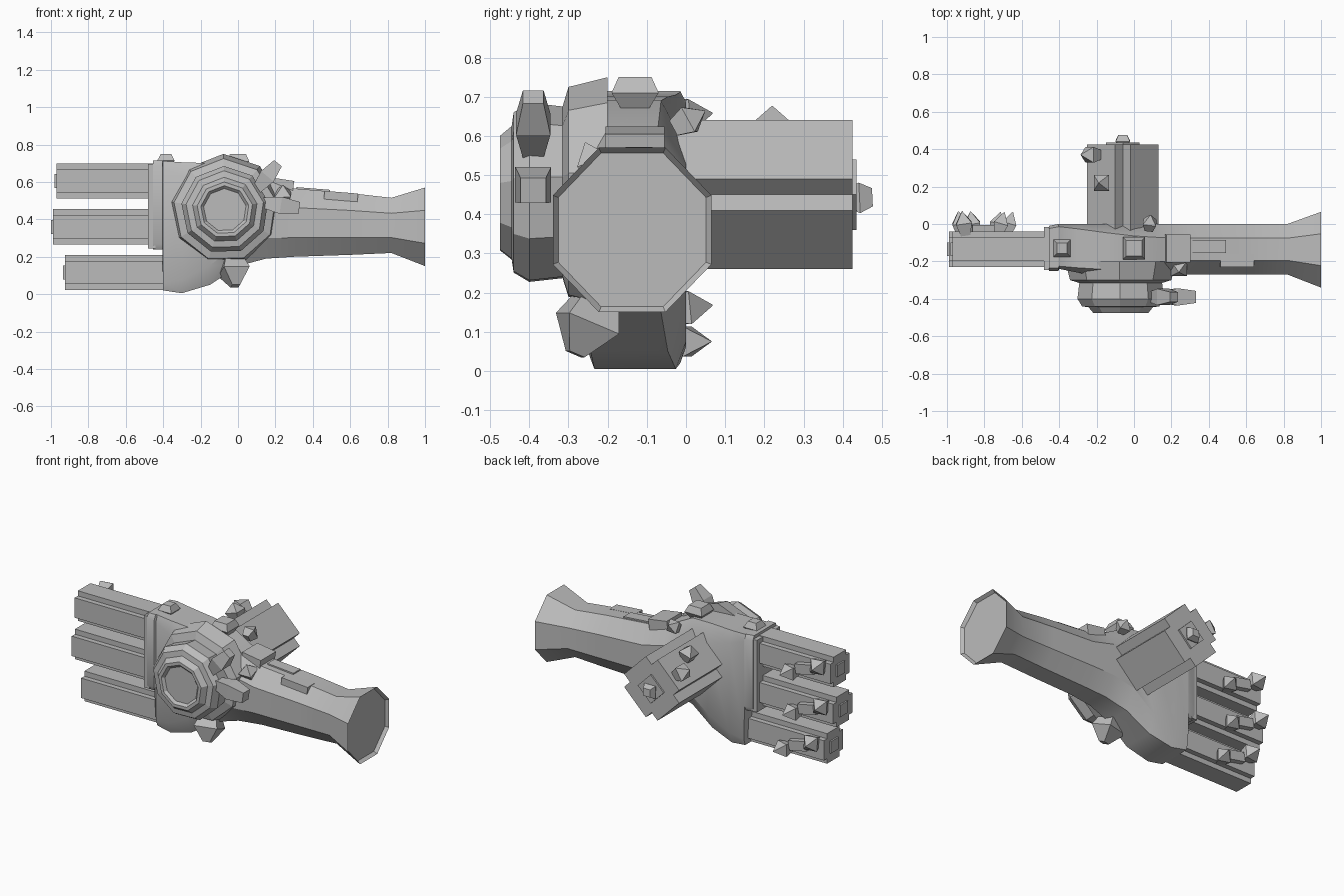
import bpy, bmesh, math
from mathutils import Vector, Matrix

cube = bpy.data.objects.get("Cube")
if cube:
    bpy.data.objects.remove(cube, do_unlink=True)

stone = bpy.data.materials.new("grey stone")
stone.use_nodes = True
GREY = (0.5, 0.5, 0.5, 1)
stone.diffuse_color = GREY
stone.node_tree.nodes["Principled BSDF"].inputs["Base Color"].default_value = GREY


def finish(bm, name, smooth=0):
    bmesh.ops.recalc_face_normals(bm, faces=bm.faces[:])
    mesh = bpy.data.meshes.new(name)
    bm.to_mesh(mesh)
    bm.free()
    mesh.materials.append(stone)
    ob = bpy.data.objects.new(name, mesh)
    bpy.context.collection.objects.link(ob)
    if smooth:
        bpy.ops.object.select_all(action='DESELECT')
        ob.select_set(True)
        bpy.context.view_layer.objects.active = ob
        bpy.ops.object.shade_smooth_by_angle(angle=math.radians(smooth))
    return ob


def loft(rings):
    """Skin a list of equal-length point rings and cap both ends."""
    bm = bmesh.new()
    loops = [[bm.verts.new(p) for p in ring] for ring in rings]
    n = len(loops[0])
    for a, b in zip(loops, loops[1:]):
        for i in range(n):
            j = (i + 1) % n
            bm.faces.new((a[i], a[j], b[j], b[i]))
    bm.faces.new(loops[0])
    end = bm.faces.new(loops[-1])
    return bm, end


def section(x, y0, y1, z0, z1, cut):
    """Octagonal cross-section with cut corners."""
    cy, cz = (y1 - y0) * cut, (z1 - z0) * cut
    return [(x, y0 + cy, z0), (x, y1 - cy, z0), (x, y1, z0 + cz), (x, y1, z1 - cz),
            (x, y1 - cy, z1), (x, y0 + cy, z1), (x, y0, z1 - cz), (x, y0, z0 + cz)]


def box(name, centre, size, tilt=0):
    bm = bmesh.new()
    bmesh.ops.create_cube(bm, size=1, matrix=Matrix.Translation(centre)
                          @ Matrix.Rotation(tilt, 4, 'Y') @ Matrix.Diagonal((*size, 1)))
    return finish(bm, name)


def crystal(name, base, direction, length, radius, tip=0.0, sides=4):
    """Shard with a narrow root, a wide waist and a pointed or blunt tip."""
    profile = [(0, 0.6), (0.5, 1), (1, max(tip, 0.03))]
    rings = [[(radius * r * math.cos(math.tau * (i + 0.5) / sides),
               radius * r * math.sin(math.tau * (i + 0.5) / sides), length * h)
              for i in range(sides)] for h, r in profile]
    bm, _ = loft(rings)
    turn = Vector(direction).to_track_quat('Z', 'Y').to_matrix().to_4x4()
    bm.transform(Matrix.Translation(base) @ turn)
    return finish(bm, name)


def notched_bar(name, half, notch, length, matrix):
    """Square bar along local z with a square notch along every edge and an end cap."""
    k = half - notch
    pts = []
    for q in range(4):
        rot = Matrix.Rotation(q * math.pi / 2, 2)
        pts += [rot @ Vector(p) for p in ((half, -k), (half, k), (k, k))]
    bm, end = loft([[(p.x, p.y, z) for p in pts] for z in (0, length)])
    bmesh.ops.create_cube(bm, size=1, matrix=Matrix.Translation((0, 0, length))
                          @ Matrix.Diagonal((k * 1.2, k * 1.2, 0.02, 1)))
    bm.transform(matrix)
    return finish(bm, name)


# Palm, forearm and flared cuff in one skin
sections = [
    (-0.455, -0.25, -0.01, 0.24, 0.715, 0.06), (-0.405, -0.25, 0, 0.24, 0.715, 0.06),
    (-0.40, -0.24, 0, 0.02, 0.712, 0.06), (-0.30, -0.26, 0, 0.005, 0.705, 0.1),
    (-0.15, -0.29, 0, 0.05, 0.70, 0.16), (0, -0.29, 0, 0.15, 0.69, 0.22),
    (0.15, -0.28, 0, 0.19, 0.61, 0.26), (0.3, -0.27, 0, 0.20, 0.565, 0.28),
    (0.6, -0.27, 0, 0.21, 0.54, 0.28), (0.82, -0.27, 0, 0.22, 0.515, 0.28),
    (1.0, -0.34, 0.065, 0.15, 0.57, 0.29)]
bm, end = loft([section(*s) for s in sections])
bmesh.ops.inset_region(bm, faces=[end], thickness=0.07)
bmesh.ops.inset_region(bm, faces=[end], thickness=0.015, depth=-0.02)
finish(bm, "arm_and_palm", 30)
box("knuckle_plate", (-0.46, -0.13, 0.47), (0.04, 0.23, 0.45))

# Fingers with crystals on their backs
to_left = Matrix.Rotation(-math.pi / 2, 4, 'Y')
for label, tip, z in (("upper", -0.97, 0.605), ("middle", -0.99, 0.36), ("lower", -0.925, 0.115)):
    place = Matrix.Translation((-0.38, -0.135, z)) @ to_left
    notched_bar(label + "_finger", 0.094, 0.032, -0.38 - tip, place)
    crystal(label + "_finger_tip_crystal", (tip + 0.07, -0.06, z + 0.04), (-0.15, 1, 0.1), 0.13, 0.06)
    crystal(label + "_finger_mid_crystal", (tip + 0.24, -0.06, z - 0.04), (0.3, 1, 0), 0.13, 0.055)
    box(label + "_finger_chunk", (tip + 0.16, -0.03, z), (0.12, 0.05, 0.06), 0.2)

# Thumb bar turned onto its edge
place = (Matrix.Translation((-0.06, -0.04, 0.45)) @ Matrix.Rotation(-math.pi / 2, 4, 'X')
         @ Matrix.Rotation(math.pi / 4, 4, 'Z'))
notched_bar("thumb", 0.163, 0.057, 0.465, place)
crystal("thumb_outer_crystal", (-0.19, 0.37, 0.55), (-1, 0, 0.6), 0.11, 0.06)
crystal("thumb_inner_crystal", (-0.16, 0.22, 0.58), (-0.3, 0, 1), 0.1, 0.06)
crystal("thumb_end_crystal", (-0.06, 0.41, 0.44), (0, 1, 0.05), 0.066, 0.055, 0.6)

# Round boss on the front of the palm, with a recessed centre
steps = [(-0.2, 0.30), (-0.30, 0.275), (-0.315, 0.225), (-0.40, 0.235), (-0.44, 0.21),
         (-0.445, 0.175), (-0.475, 0.15), (-0.475, 0.13), (-0.46, 0.115)]
bm, end = loft([[(-0.07 + r * math.cos(math.tau * i / 9 + 0.2), y,
                  0.45 + r * math.sin(math.tau * i / 9 + 0.2)) for i in range(9)]
                for y, r in steps])
finish(bm, "front_boss")

# Loose shards and ridges
crystal("boss_upper_shard", (0.10, -0.39, 0.56), (0.65, 0, 0.8), 0.18, 0.062, 0.6)
crystal("boss_side_shard", (0.13, -0.39, 0.49), (1, 0, -0.15), 0.2, 0.065, 0.7)
crystal("boss_lower_shard", (-0.03, -0.22, 0.2), (0.1, -0.4, -1), 0.17, 0.1, 0.3)
crystal("palm_top_shard", (-0.385, -0.13, 0.68), (0, 0, 1), 0.07, 0.065, 0.6)
crystal("wrist_top_shard", (0, -0.13, 0.67), (0, 0, 1), 0.08, 0.085, 0.7)
crystal("wrist_back_shard", (0.08, -0.03, 0.62), (0.1, 0.9, 0.5), 0.09, 0.05)
crystal("wrist_front_shard", (0.24, -0.22, 0.49), (0, -0.4, 1), 0.1, 0.06)
box("wrist_ridge", (0.23, -0.13, 0.57), (0.13, 0.15, 0.09), 0.15)
box("forearm_long_ridge", (0.4, -0.12, 0.54), (0.18, 0.07, 0.05), 0.08)
box("forearm_short_ridge", (0.55, -0.195, 0.515), (0.18, 0.07, 0.06), 0.08)
